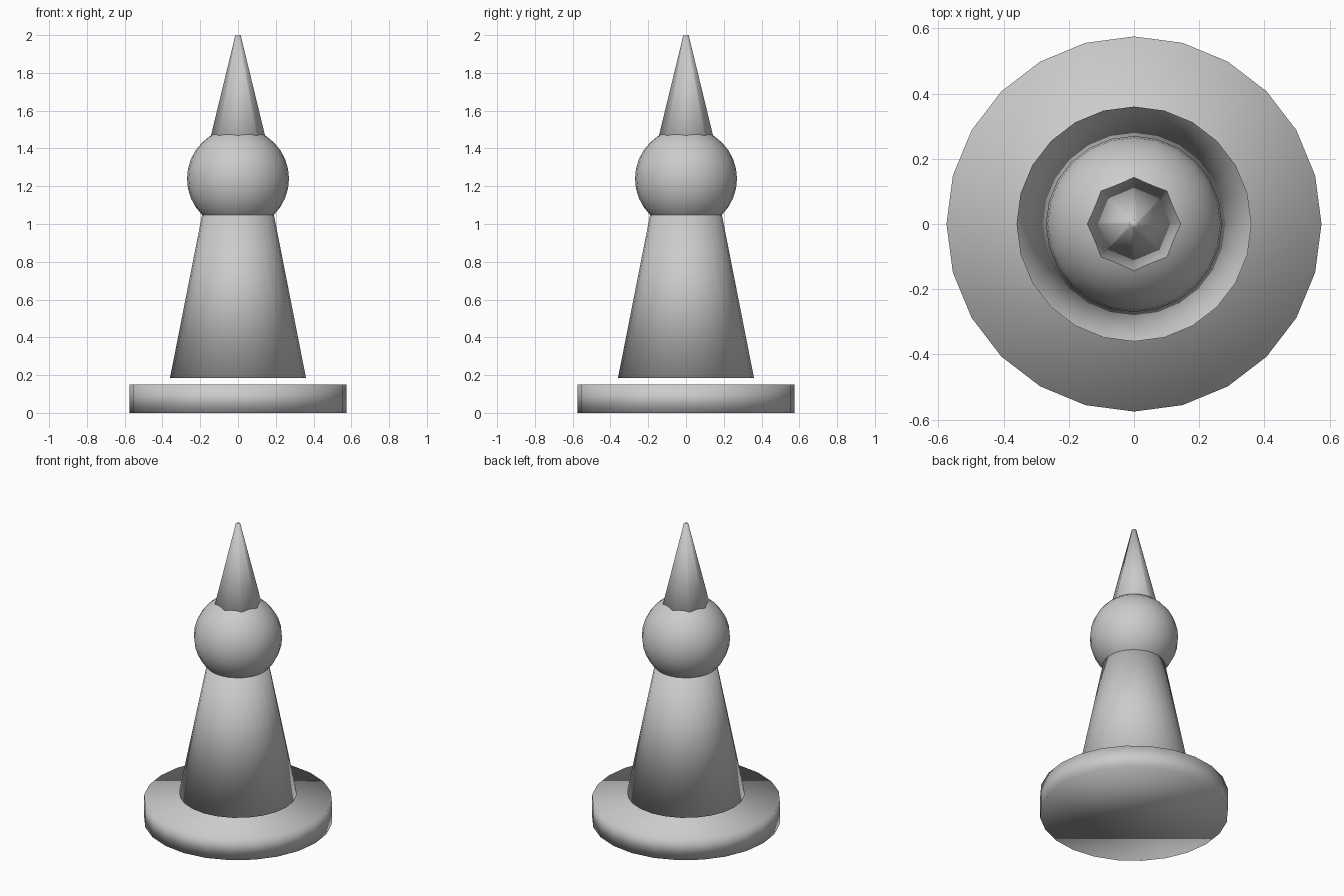
import bpy

if "Cube" in bpy.data.objects:
    bpy.data.objects.remove(bpy.data.objects["Cube"])


def finish(name):
    """Name the new part and shade it fully smooth, caps included."""
    obj = bpy.context.object
    obj.name = name
    obj.data.name = name
    bpy.ops.object.shade_smooth()
    return obj


def frustum(name, sides, r_bottom, r_top, z_bottom, z_top):
    bpy.ops.mesh.primitive_cone_add(
        vertices=sides, radius1=r_bottom, radius2=r_top,
        depth=z_top - z_bottom, location=(0, 0, (z_bottom + z_top) / 2))
    return finish(name)


# Round foot disc, with a small gap below the body
frustum("base", 24, 0.575, 0.575, 0.0, 0.15)

# Tapered body, its top tucked inside the head
frustum("body", 24, 0.36, 0.18, 0.185, 1.10)

# Ball head
bpy.ops.mesh.primitive_uv_sphere_add(
    segments=24, ring_count=16, radius=0.27, location=(0, 0, 1.24))
finish("head")

# Eight-sided spire with a tiny blunt tip, rooted inside the head
frustum("spire", 8, 0.184, 0.014, 1.30, 2.0)
